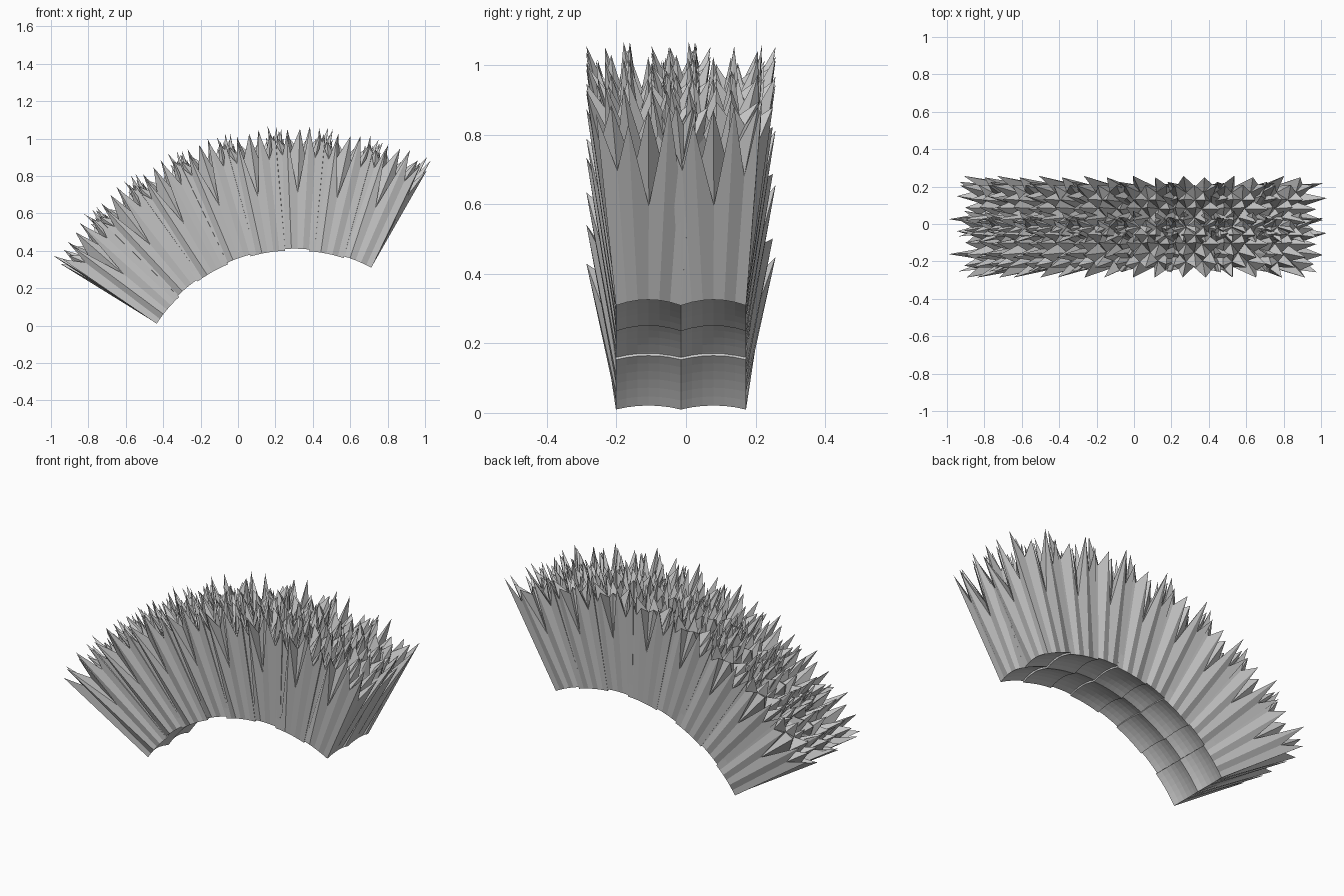
import bpy, bmesh, math, random
from mathutils import Vector, Matrix

if "Cube" in bpy.data.objects:
    bpy.data.objects.remove(bpy.data.objects["Cube"])

random.seed(4)
N = 6            # cells per side of one tuft
W = 0.187        # tuft width
ROWS = (-0.108, 0.079)
COUNT = 8
CENTRE, RADIUS = Vector((0.3, 0, -0.485)), 0.885
START, END = 140.0, 68.5


def tuft_mesh():
    """Square clump: domed base, straight walls, crown of splayed spikes."""
    bm = bmesh.new()
    base, top = {}, {}
    for i in range(N + 1):
        for j in range(N + 1):
            u, v = 2 * i / N - 1, 2 * j / N - 1
            arch = 0.018 * (1 - v * v) + 0.006 * (1 - u * u)
            base[i, j] = bm.verts.new((u * W / 2, v * W / 2, arch))
            edge = max(abs(u), abs(v)) > 0.99
            corner = min(abs(u), abs(v)) > 0.99
            if (i + j) % 2 == 0:      # spike tip
                h = random.uniform(0.59, 0.665)
                splay = 0.05 if corner else 0.085
                wob = 0.012
            else:                     # valley between spikes
                h = random.uniform(0.40, 0.54)
                if edge and 3 in (i, j):
                    h = random.uniform(0.30, 0.35)
                splay, wob = 0.055 * h / 0.65, 0.004
            x = u * (W / 2 + splay) + random.uniform(-wob, wob)
            y = v * (W / 2 + splay) + random.uniform(-wob, wob)
            lim = W / 2 + 0.085
            top[i, j] = bm.verts.new((max(-lim, min(lim, x)), max(-lim, min(lim, y)), h))
    for i in range(N):
        for j in range(N):
            q = [(i, j), (i + 1, j), (i + 1, j + 1), (i, j + 1)]
            bm.faces.new([base[k] for k in reversed(q)])
            # split along the valley diagonal so every tip stays a cone
            s = 1 if (i + j) % 2 == 0 else 0
            a, b, c, d = [top[q[(k + s) % 4]] for k in range(4)]
            bm.faces.new((a, b, c))
            bm.faces.new((a, c, d))
    ring = ([(i, 0) for i in range(N)] + [(N, j) for j in range(N)] +
            [(i, N) for i in range(N, 0, -1)] + [(0, j) for j in range(N, 0, -1)])
    for p, q in zip(ring, ring[1:] + ring[:1]):
        bm.faces.new((base[p], base[q], top[q], top[p]))
    bmesh.ops.recalc_face_normals(bm, faces=bm.faces)
    me = bpy.data.meshes.new("tuft")
    bm.to_mesh(me)
    bm.free()
    return me


# Lay the tufts in two rows along the arc
tuft = tuft_mesh()
for r, y in enumerate(ROWS):
    for k in range(COUNT):
        a = START + (END - START) * k / (COUNT - 1)
        t = math.radians(a)
        rad = RADIUS + (0.005 if k % 2 else -0.004)
        ob = bpy.data.objects.new(f"bristle_tuft_{r}_{k}", tuft)
        bpy.context.collection.objects.link(ob)
        pos = CENTRE + Vector((math.cos(t), 0, math.sin(t))) * rad
        pos.y = y
        ob.matrix_world = Matrix.Translation(pos) @ Matrix.Rotation(math.radians(90 - a), 4, 'Y')
